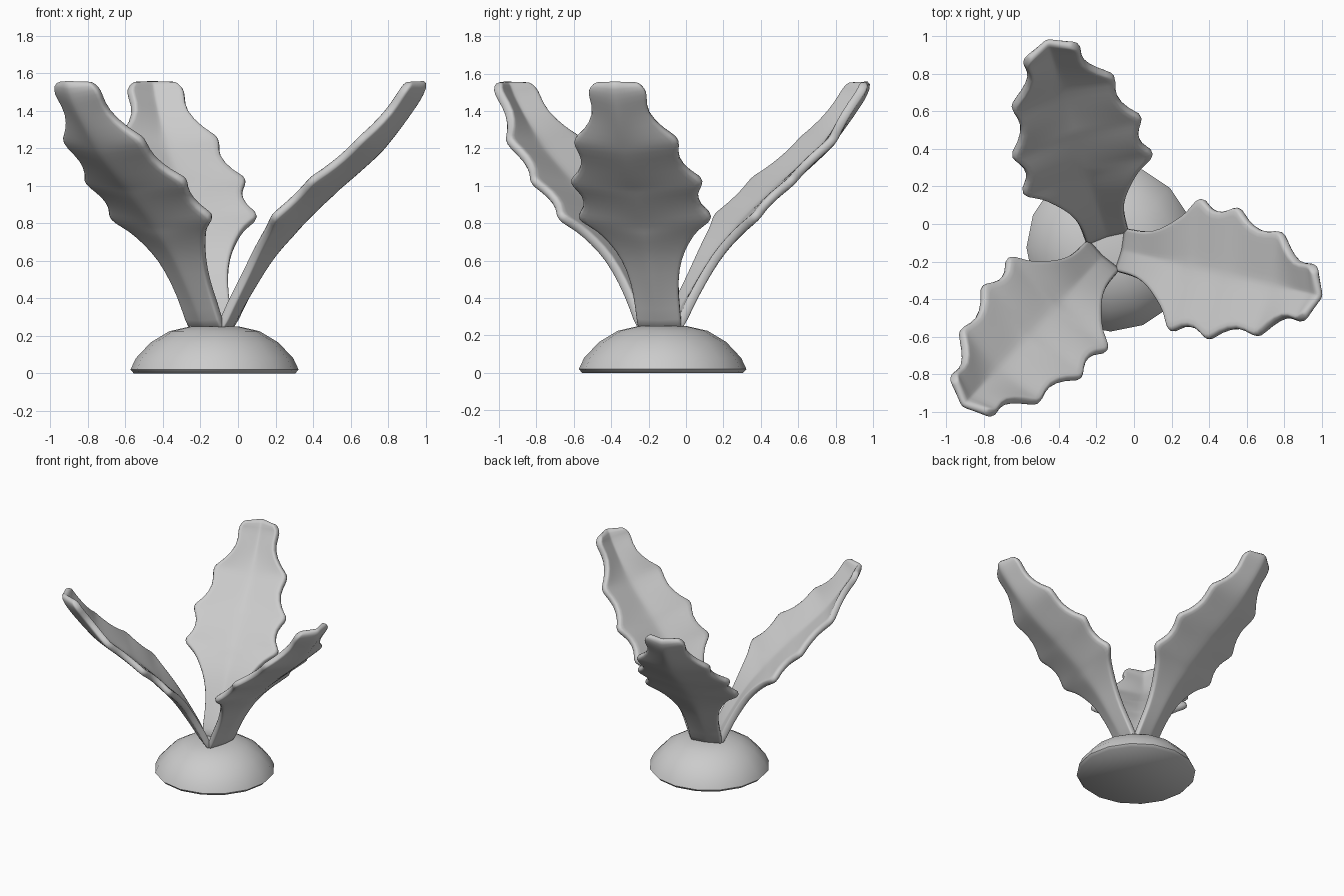
import bpy, bmesh, math
from mathutils import Vector, Matrix

cube = bpy.data.objects.get("Cube")
if cube:
    bpy.data.objects.remove(cube, do_unlink=True)

CENTRE = Vector((-0.125, -0.125, 0))
grey = bpy.data.materials.new("plain_grey")
grey.use_nodes = True
grey.diffuse_color = (0.6, 0.6, 0.6, 1)
grey.node_tree.nodes["Principled BSDF"].inputs["Base Color"].default_value = (0.6, 0.6, 0.6, 1)


def finish(name, bm):
    bmesh.ops.recalc_face_normals(bm, faces=bm.faces)
    mesh = bpy.data.meshes.new(name)
    bm.to_mesh(mesh)
    bm.free()
    mesh.materials.append(grey)
    obj = bpy.data.objects.new(name, mesh)
    bpy.context.collection.objects.link(obj)
    return obj


def smooth(obj, angle):
    bpy.ops.object.select_all(action='DESELECT')
    obj.select_set(True)
    bpy.context.view_layer.objects.active = obj
    bpy.ops.object.shade_smooth_by_angle(angle=math.radians(angle))


# Domed base: a lathed profile of (radius, height)
def make_base():
    profile = [(0.43, 0), (0.448, 0.02), (0.42, 0.08), (0.34, 0.165), (0.24, 0.225), (0.13, 0.25)]
    sides = 16
    bm = bmesh.new()
    rings = []
    for radius, z in profile:
        turns = [2 * math.pi * i / sides for i in range(sides)]
        rings.append([bm.verts.new(CENTRE + Vector((radius * math.cos(a), radius * math.sin(a), z)))
                      for a in turns])
    for low, high in zip(rings, rings[1:]):
        for i in range(sides):
            j = (i + 1) % sides
            bm.faces.new((low[i], low[j], high[j], high[i]))
    bm.faces.new(rings[0])
    bm.faces.new(rings[-1])
    smooth(finish("domed_base", bm), 50)


# Leaf edge: (distance out, height, half width, fold depth), with four spikes per side
LEAF = [
    (0.055, 0.23, 0.12, 0.01), (0.11, 0.36, 0.12, 0.02), (0.18, 0.49, 0.125, 0.03),
    (0.25, 0.62, 0.16, 0.04), (0.31, 0.71, 0.22, 0.05), (0.365, 0.78, 0.28, 0.06),
    (0.395, 0.82, 0.36, 0.06), (0.425, 0.85, 0.37, 0.06), (0.465, 0.89, 0.32, 0.06),
    (0.54, 0.96, 0.31, 0.06), (0.595, 1.01, 0.36, 0.06), (0.625, 1.04, 0.365, 0.06),
    (0.665, 1.07, 0.31, 0.06), (0.76, 1.15, 0.255, 0.06), (0.845, 1.225, 0.29, 0.06),
    (0.875, 1.26, 0.285, 0.06), (0.91, 1.3, 0.22, 0.06), (0.985, 1.395, 0.14, 0.06),
    (1.045, 1.48, 0.155, 0.06), (1.07, 1.52, 0.155, 0.06), (1.09, 1.555, 0.115, 0.05),
]
COLUMNS = [-1, -0.9, -0.6, -0.3, -0.06, 0.06, 0.3, 0.6, 0.9, 1]


def make_leaf(name, angle):
    bm = bmesh.new()
    grid = []
    for k, (out, z, half, depth) in enumerate(LEAF):
        a, b = LEAF[max(k - 1, 0)], LEAF[min(k + 1, len(LEAF) - 1)]
        along = Vector((b[0] - a[0], 0, b[1] - a[1])).normalized()
        under = Vector((along.z, 0, -along.x))
        # The tip row reaches further at the midrib
        reach = 0.035 if k == len(LEAF) - 1 else 0
        row = []
        for u in COLUMNS:
            inner = 1 - abs(u)
            p = Vector((out, u * half, z)) + under * depth * inner + along * reach * inner
            row.append(bm.verts.new(p))
        grid.append(row)
    for r0, r1 in zip(grid, grid[1:]):
        for i in range(len(COLUMNS) - 1):
            bm.faces.new((r0[i], r0[i + 1], r1[i + 1], r1[i]))
    leaf = finish(name, bm)
    leaf.matrix_world = Matrix.Translation(CENTRE) @ Matrix.Rotation(angle, 4, 'Z')
    thick = leaf.modifiers.new("thickness", 'SOLIDIFY')
    thick.thickness = 0.05
    thick.offset = 0
    sub = leaf.modifiers.new("rounding", 'SUBSURF')
    sub.levels = sub.render_levels = 1
    smooth(leaf, 80)


make_base()
for n, name in enumerate(("left_leaf", "back_leaf", "right_front_leaf")):
    make_leaf(name, math.radians(-13 + 120 * n))
